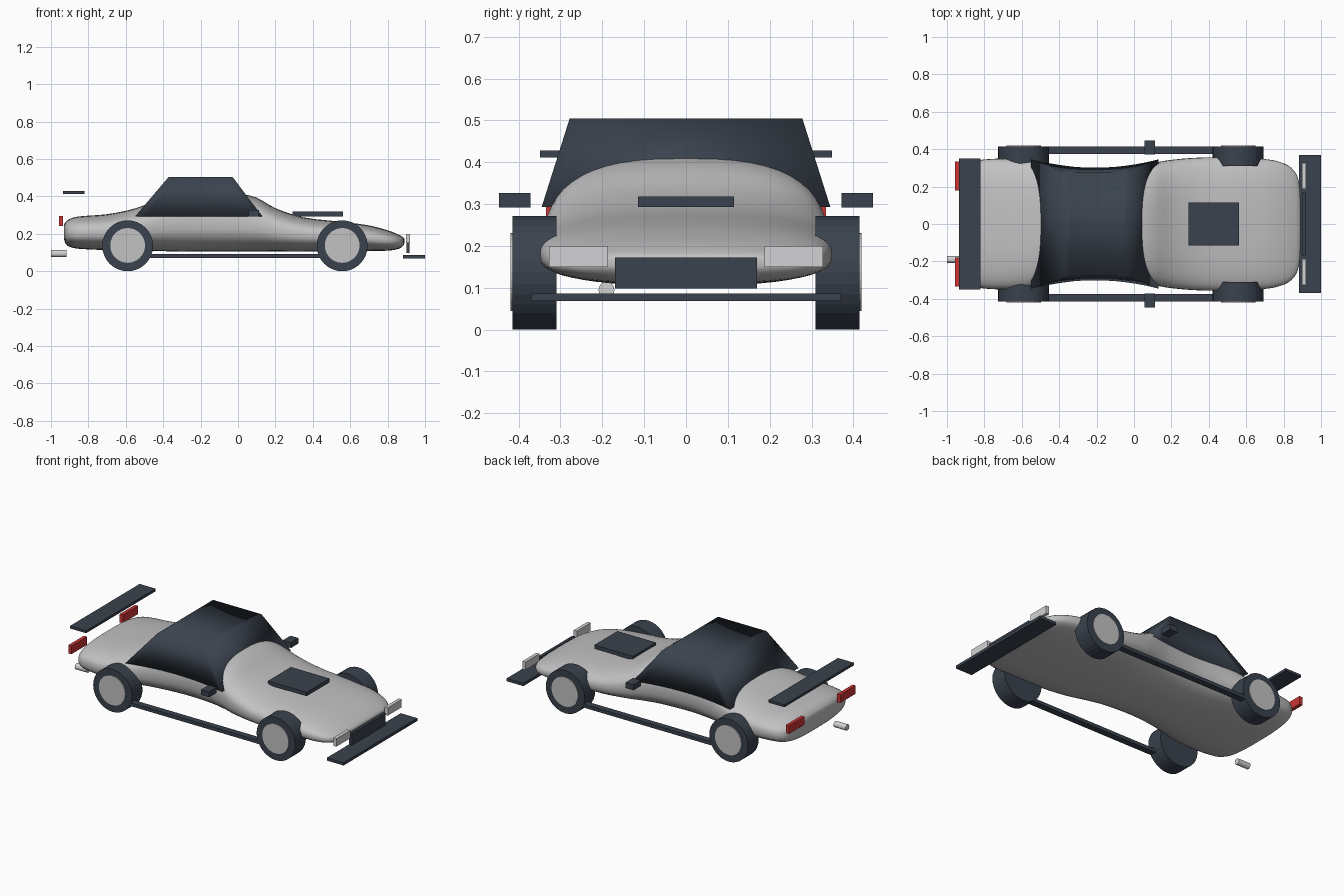
import bpy, bmesh, math
from mathutils import Matrix, Vector

cube = bpy.data.objects.get("Cube")
if cube:
    bpy.data.objects.remove(cube, do_unlink=True)


def material(name, rgb):
    m = bpy.data.materials.new(name)
    m.use_nodes = True
    m.diffuse_color = (*rgb, 1)
    m.node_tree.nodes["Principled BSDF"].inputs["Base Color"].default_value = (*rgb, 1)
    return m


SILVER = material("silver paint", (0.54, 0.54, 0.55))
DARK = material("dark slate", (0.042, 0.055, 0.075))
LAMP = material("lamp white", (0.65, 0.65, 0.66))
RED = material("tail red", (0.6, 0.035, 0.035))


def finish(name, bm, mat, smooth=False):
    bmesh.ops.recalc_face_normals(bm, faces=bm.faces)
    for f in bm.faces:
        f.smooth = smooth
    me = bpy.data.meshes.new(name)
    bm.to_mesh(me)
    bm.free()
    me.materials.append(mat)
    ob = bpy.data.objects.new(name, me)
    bpy.context.scene.collection.objects.link(ob)
    return ob


def box(name, lo, hi, mat):
    lo, hi = Vector(lo), Vector(hi)
    bm = bmesh.new()
    size = Matrix.Diagonal((hi - lo).to_4d())
    size[3][3] = 1
    bmesh.ops.create_cube(bm, size=1, matrix=Matrix.Translation((lo + hi) / 2) @ size)
    return finish(name, bm, mat)


def side_box(name, x, y, z, mat):
    """A box on the +y side and its mirror on the -y side."""
    box(name + "_left", (x[0], y[0], z[0]), (x[1], y[1], z[1]), mat)
    box(name + "_right", (x[0], -y[1], z[0]), (x[1], -y[0], z[1]), mat)


def cylinder(name, centre, radius, length, axis, sides, mat):
    bm = bmesh.new()
    turn = Matrix.Rotation(math.pi / 2, 4, "X" if axis == "y" else "Y")
    bmesh.ops.create_cone(bm, cap_ends=True, segments=sides, radius1=radius, radius2=radius,
                          depth=length, matrix=Matrix.Translation(centre) @ turn)
    return finish(name, bm, mat)


def spline(p, i, t):
    """Smooth interpolation between stations i and i + 1."""
    a, b = p[i], p[i + 1]

    def slope(k):
        j, l = max(k - 1, 0), min(k + 1, len(p) - 1)
        return [(v - u) / (p[l][0] - p[j][0]) for u, v in zip(p[j], p[l])]
    h = b[0] - a[0]
    s, e = slope(i), slope(i + 1)
    return [(2*t**3 - 3*t*t + 1) * u + (t**3 - 2*t*t + t) * h * m
            + (3*t*t - 2*t**3) * v + (t**3 - t*t) * h * n
            for u, v, m, n in zip(a, b, s, e)]


# Body shell: rounded sections lofted along the length (x, half width, bottom, top)
stations = [
    (-.93, .2, .17, .25), (-.922, .27, .148, .263), (-.9, .312, .13, .28), (-.85, .338, .12, .293),
    (-.7, .35, .113, .305), (-.55, .342, .11, .336), (-.4, .316, .107, .39),
    (-.2, .296, .105, .42), (0, .308, .105, .415), (.1, .326, .105, .393),
    (.2, .343, .105, .337), (.35, .355, .105, .288), (.55, .356, .107, .265),
    (.7, .347, .108, .245), (.8, .325, .11, .219), (.86, .28, .12, .195),
    (.885, .21, .138, .18), (.89, .12, .152, .172)]


def build_body(sides=48, steps=3, power=2 / 2.7):
    rows = [spline(stations, i, k / steps) for i in range(len(stations) - 1) for k in range(steps)]
    rows.append(stations[-1])
    bm = bmesh.new()
    rings = []
    for x, w, low, high in rows:
        ring = []
        for k in range(sides):
            a = math.tau * k / sides
            c, s = math.cos(a), math.sin(a)
            y = math.copysign(abs(c) ** power, c) * w
            z = math.copysign(abs(s) ** power, s) * (high - low) / 2 + (high + low) / 2
            ring.append(bm.verts.new((x, y, z)))
        rings.append(ring)
    for p, q in zip(rings, rings[1:]):
        for k in range(sides):
            n = (k + 1) % sides
            bm.faces.new((p[k], p[n], q[n], q[k]))
    bm.faces.new(rings[0])
    bm.faces.new(rings[-1])
    finish("body_shell", bm, SILVER, True)


# Cabin: tapered block with its sides pinched in at the waist
def build_cabin(cuts=12):
    bm = bmesh.new()
    columns = []
    for k in range(cuts + 1):
        u = 2 * k / cuts - 1
        base = .345 - .044 * (1 - u * u)
        columns.append([bm.verts.new(p) for p in (
            (-.21 + .34 * u, -base, .293), (-.2 + .17 * u, -.278, .505),
            (-.2 + .17 * u, .278, .505), (-.21 + .34 * u, base, .293))])
    for p, q in zip(columns, columns[1:]):
        for k in range(4):
            n = (k + 1) % 4
            bm.faces.new((p[k], p[n], q[n], q[k]))
    bm.faces.new(columns[0])
    bm.faces.new(columns[-1])
    finish("cabin", bm, DARK, True)


build_body()
build_cabin()

# Wheels with disc hubs
for end, x in (("front", .557), ("rear", -.59)):
    for side, s in (("left", 1), ("right", -1)):
        cylinder(f"{end}_{side}_tyre", (x, s * .362, .136), .136, .106, "y", 32, DARK)
        cylinder(f"{end}_{side}_hub", (x, s * .367, .138), .093, .106, "y", 32, SILVER)

# Paired side parts
side_box("side_skirt", (-.52, .5), (.374, .414), (.07, .092), DARK)
side_box("mirror", (.055, .111), (.372, .447), (.292, .327), DARK)
side_box("headlight", (.898, .92), (.188, .327), (.15, .2), LAMP)
side_box("tail_light", (-.957, -.935), (.18, .335), (.243, .295), RED)

# Centre parts
box("rear_wing", (-.935, -.349, .412), (-.822, .349, .428), DARK)
box("hood_scoop", (.291, -.115, .293), (.562, .115, .318), DARK)
box("grille", (.9, -.17, .098), (.918, .17, .172), DARK)
box("front_splitter", (.883, -.37, .068), (1, .37, .086), DARK)
cylinder("exhaust_pipe", (-.958, -.19, .095), .019, .084, "x", 16, LAMP)
